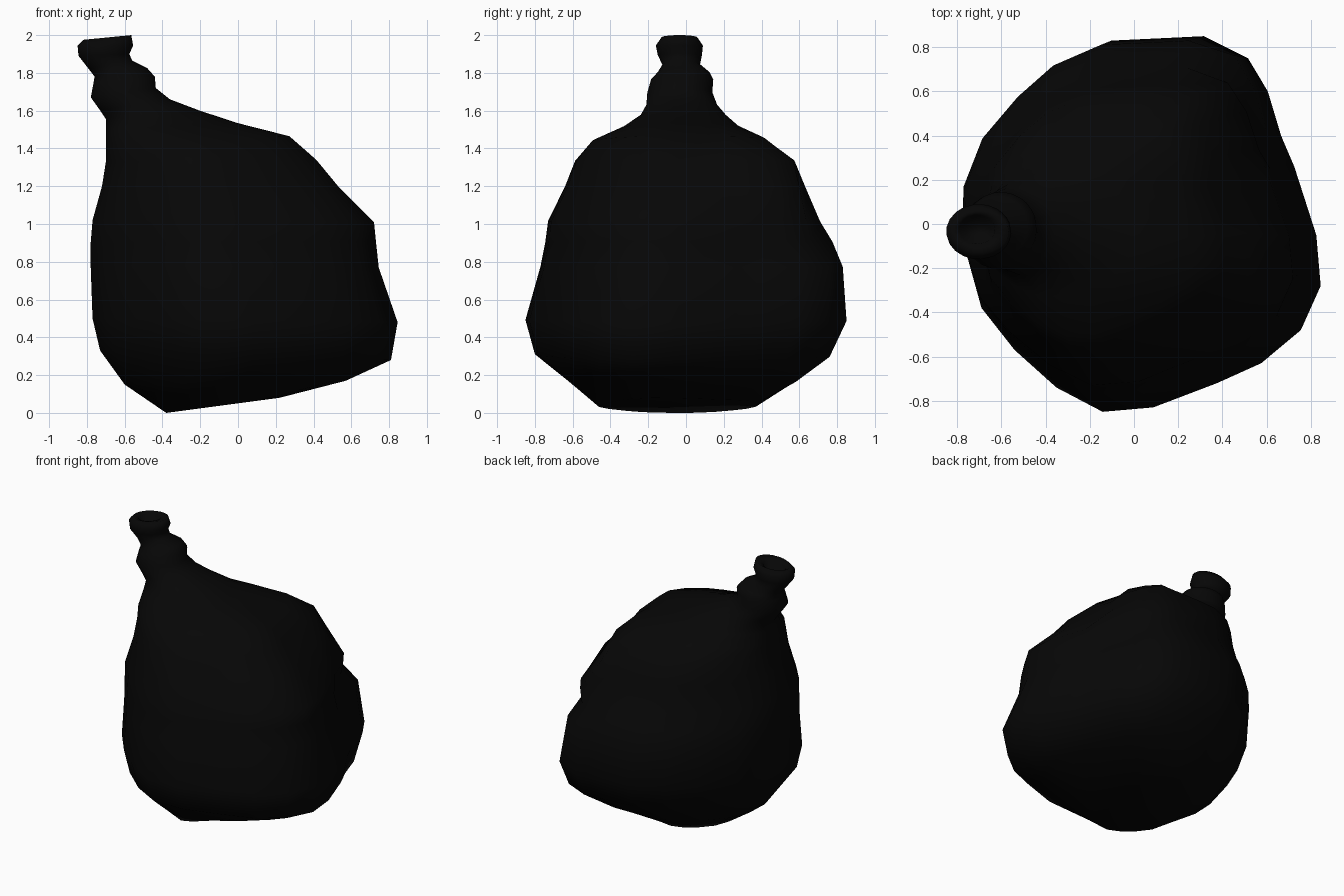
import bpy, bmesh, math

# Plan outline of the sack, seen from above
OUTLINE = [(0.84, -0.28), (0.82, -0.05), (0.72, 0.26), (0.66, 0.40), (0.60, 0.60), (0.51, 0.75),
           (0.31, 0.85), (0.10, 0.84), (-0.11, 0.83), (-0.34, 0.73), (-0.51, 0.58), (-0.68, 0.38),
           (-0.77, 0.15), (-0.78, -0.08), (-0.70, -0.38), (-0.55, -0.57), (-0.36, -0.74),
           (-0.15, -0.85), (0.08, -0.83), (0.37, -0.72), (0.57, -0.63), (0.75, -0.48)]

# Body rings: left x, left z, right x, right z, front y, back y
BODY = [(-0.38, 0.00, 0.22, 0.08, -0.46, 0.38),
        (-0.60, 0.15, 0.57, 0.17, -0.61, 0.58),
        (-0.73, 0.33, 0.81, 0.28, -0.80, 0.76),
        (-0.77, 0.50, 0.845, 0.48, -0.85, 0.85),
        (-0.78, 0.78, 0.745, 0.77, -0.77, 0.83),
        (-0.78, 0.90, 0.73, 0.91, -0.745, 0.775),
        (-0.77, 1.02, 0.72, 1.01, -0.73, 0.71),
        (-0.72, 1.20, 0.53, 1.20, -0.64, 0.63),
        (-0.70, 1.33, 0.42, 1.34, -0.59, 0.58),
        (-0.70, 1.42, 0.28, 1.465, -0.50, 0.43),
        (-0.70, 1.50, 0.00, 1.535, -0.33, 0.28),
        (-0.70, 1.555, -0.20, 1.60, -0.24, 0.21)]

# Gathered neck, knot, flared mouth and hollow inside
NECK = [(-0.73, 1.60, -0.36, 1.66, -0.21, 0.165),
        (-0.78, 1.67, -0.435, 1.72, -0.205, 0.14),
        (-0.765, 1.75, -0.44, 1.78, -0.185, 0.145),
        (-0.76, 1.78, -0.48, 1.825, -0.15, 0.125),
        (-0.79, 1.82, -0.56, 1.865, -0.125, 0.075),
        (-0.845, 1.89, -0.575, 1.90, -0.15, 0.085),
        (-0.85, 1.945, -0.555, 1.945, -0.16, 0.09),
        (-0.82, 1.975, -0.565, 2.0, -0.13, 0.06),
        (-0.79, 1.96, -0.63, 1.98, -0.09, 0.04),
        (-0.76, 1.88, -0.65, 1.88, -0.07, 0.01)]

# Bulge, crease and full shoulder at the back right corner, by body ring
FOLD = {3: 1.0, 4: 1.04, 5: 0.95, 6: 1.02, 7: 1.08, 8: 1.12, 9: 1.12}
# Flatter front right corner
FLAT = {6: 0.98, 7: 0.97, 8: 0.96, 9: 0.97}


def section(i, ring):
    """Fit the outline into one ring, turning round towards the neck."""
    xl, zl, xr, zr, yf, yb = ring
    round_mix = min(1, max(0, (i - 7) / 5))
    points = []
    for k, (px, py) in enumerate(OUTLINE):
        u, v = (px - 0.03) / 0.81, py / 0.85
        a = math.atan2(v, u)
        u += (math.cos(a) - u) * round_mix
        v += (math.sin(a) - v) * round_mix
        f = 1
        if 3 <= k <= 5:
            f = FOLD.get(i, 1)
        elif k >= 19:
            f = FLAT.get(i, 1)
        t = (u * f + 1) / 2
        points.append((xl + (xr - xl) * t, yf + (yb - yf) * (v * f + 1) / 2,
                       zl + (zr - zl) * t))
    return points


def loft(name, rings, material):
    bm = bmesh.new()
    loops = [[bm.verts.new(p) for p in section(i, r)] for i, r in enumerate(rings)]
    n = len(OUTLINE)
    for a, b in zip(loops, loops[1:]):
        for k in range(n):
            bm.faces.new((a[k], a[(k + 1) % n], b[(k + 1) % n], b[k]))
    bm.faces.new(loops[0][::-1])
    bm.faces.new(loops[-1])
    bmesh.ops.recalc_face_normals(bm, faces=bm.faces)
    for f in bm.faces:
        f.smooth = True
    mesh = bpy.data.meshes.new(name)
    bm.to_mesh(mesh)
    bm.free()
    mesh.materials.append(material)
    obj = bpy.data.objects.new(name, mesh)
    bpy.context.collection.objects.link(obj)
    return obj


black = bpy.data.materials.new("black plastic")
black.diffuse_color = (0.002, 0.002, 0.002, 1)

# Tied rubbish sack in one continuous skin
loft("tied_sack", BODY + NECK, black)
